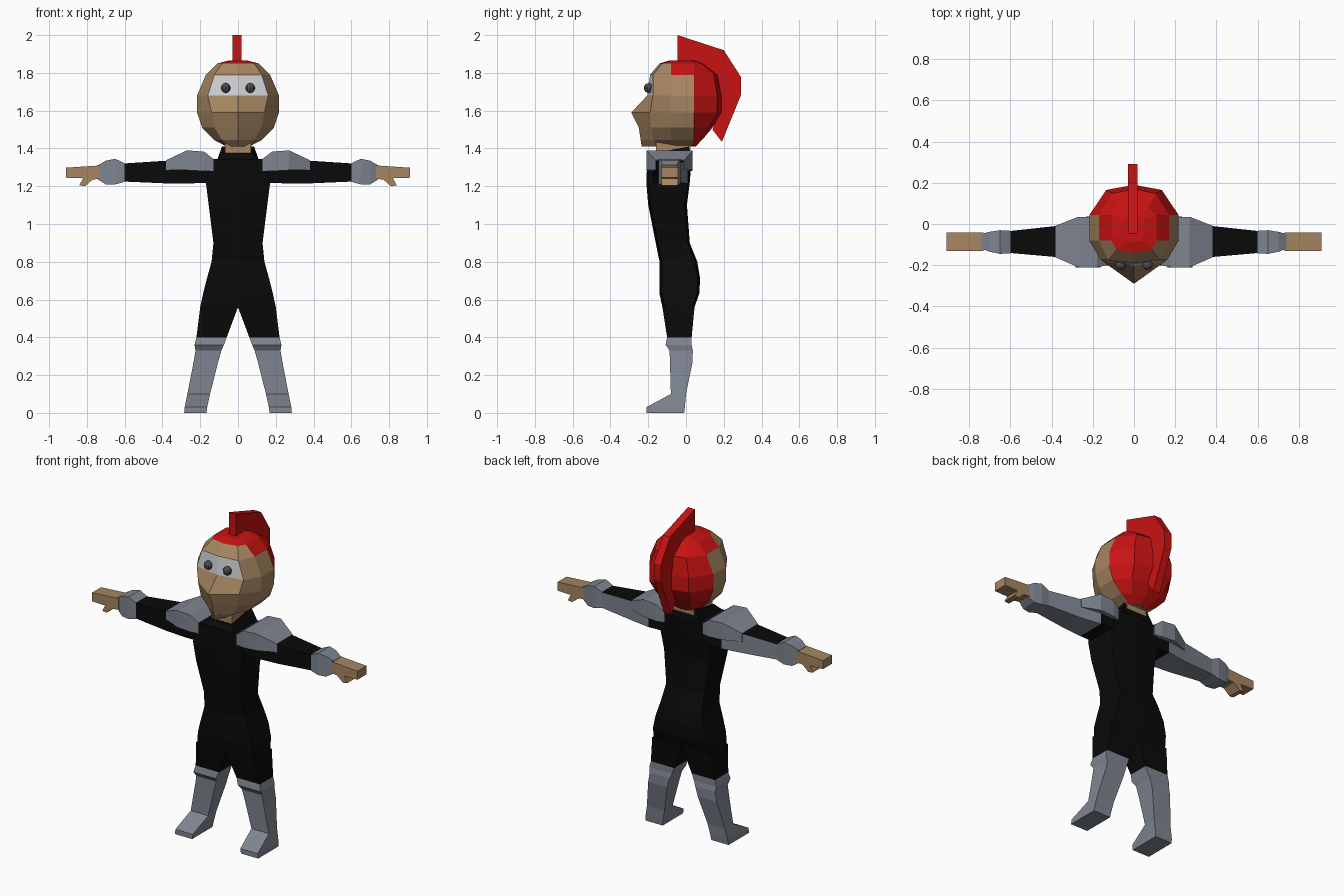
import bpy, bmesh
from mathutils import Vector


def material(name, rgb):
    m = bpy.data.materials.new(name)
    m.diffuse_color = (*rgb, 1)
    return m


SKIN = material("skin", (0.38, 0.235, 0.12))
RED = material("red", (0.58, 0.006, 0.006))
GREY = material("armour_grey", (0.21, 0.235, 0.28))
BLACK = material("black", (0.003, 0.003, 0.003))
WHITE = material("eye_white", (0.65, 0.66, 0.67))
DARK = material("pupil_grey", (0.07, 0.075, 0.085))


def finish(name, bm, mats, rule=None):
    """Make the object; rule(centre, normal) picks the material index."""
    bmesh.ops.recalc_face_normals(bm, faces=bm.faces[:])
    bm.normal_update()
    for f in bm.faces:
        if rule:
            f.material_index = rule(f.calc_center_median(), f.normal)
    me = bpy.data.meshes.new(name)
    bm.to_mesh(me)
    bm.free()
    for m in mats:
        me.materials.append(m)
    ob = bpy.data.objects.new(name, me)
    bpy.context.collection.objects.link(ob)
    return ob


def loft(name, rings, mats, rule=None):
    """Skin a list of equal rings and cap both ends."""
    bm = bmesh.new()
    vs = [[bm.verts.new(p) for p in r] for r in rings]
    n = len(vs[0])
    for a, b in zip(vs, vs[1:]):
        for i in range(n):
            j = (i + 1) % n
            bm.faces.new((a[i], a[j], b[j], b[i]))
    bm.faces.new(vs[0])
    bm.faces.new(vs[-1])
    return finish(name, bm, mats, rule)


def extrude(name, pts, a, b, axis, mat):
    """Extrude a 2D profile along x or y from a to b."""
    def put(p, t):
        return (t, p[0], p[1]) if axis == "x" else (p[0], t, p[1])
    return loft(name, [[put(p, a) for p in pts], [put(p, b) for p in pts]], [mat])


def x_ring(s, x, y0, y1, z0, z1):
    return [(s * x, y0, z0), (s * x, y1, z0), (s * x, y1, z1), (s * x, y0, z1)]


def z_ring(z, x0, x1, y0, y1):
    return [(x0, y0, z), (x1, y0, z), (x1, y1, z), (x0, y1, z)]


# Torso: z, half width, front y, back y, with a slight centre ridge
torso = [(0.56, 0.20, -0.125, 0.045), (0.63, 0.185, -0.14, 0.07),
         (0.71, 0.165, -0.14, 0.075), (0.80, 0.14, -0.14, 0.06),
         (0.90, 0.13, -0.16, 0.02), (1.10, 0.155, -0.20, 0.005),
         (1.22, 0.17, -0.21, 0.02), (1.345, 0.14, -0.205, 0.03)]
loft("torso", [[(0, f, z), (w, f + 0.012, z), (w, b - 0.012, z),
                (0, b, z), (-w, b - 0.012, z), (-w, f + 0.012, z)]
               for z, w, f, b in torso], [BLACK])

# Collar, higher at the back, and neck
loft("collar", [z_ring(1.34, -0.11, 0.11, -0.20, 0.03),
                [(-0.075, -0.17, 1.375), (0.075, -0.17, 1.375),
                 (0.085, 0.015, 1.41), (-0.085, 0.015, 1.41)]], [BLACK])
loft("neck", [z_ring(1.34, -0.07, 0.07, -0.16, 0.02),
              z_ring(1.45, -0.07, 0.07, -0.16, 0.025)], [SKIN])

# Head: z, half width, back y, front corner x, front corner y, front y
head = [(1.865, 0.05, 0.045, 0.04, -0.08, -0.09),
        (1.85, 0.11, 0.09, 0.085, -0.125, -0.14),
        (1.79, 0.17, 0.17, 0.125, -0.175, -0.19),
        (1.68, 0.217, 0.19, 0.16, -0.175, -0.205),
        (1.59, 0.217, 0.19, 0.14, -0.19, -0.29),
        (1.51, 0.19, 0.14, 0.125, -0.185, -0.25),
        (1.445, 0.127, 0.085, 0.085, -0.17, -0.24),
        (1.41, 0.06, 0.05, 0.04, -0.15, -0.235)]


def head_ring(z, w, yb, cx, cy, yf):
    k = min(1, yb / 0.085)
    half = [(cx, cy, z), (w, -0.08 * k, z), (w, 0.043 * k, z), (0.62 * w, 0.87 * yb, z)]
    return ([(0, yf, z)] + half + [(0, yb, z)]
            + [(-x, y, zz) for x, y, zz in reversed(half)])


def head_colour(c, n):
    if c.z > 1.855 or c.y > 0.046:
        return 1                                   # helmet back and crown
    if c.z > 1.79 and -0.105 < c.y:
        return 1                                   # helmet above the temples
    if 1.69 < c.z < 1.78 and c.y < -0.17:
        return 2                                   # eye band
    return 0


loft("head", [head_ring(*r) for r in head], [SKIN, RED, WHITE], head_colour)

# Helmet crest
extrude("crest", [(-0.045, 2.0), (0.20, 1.92), (0.29, 1.78), (0.29, 1.68),
                  (0.19, 1.435), (0.14, 1.50), (0.18, 1.60), (0.18, 1.68),
                  (0.15, 1.79), (0.08, 1.84), (-0.045, 1.86)],
        -0.03, 0.018, "x", RED)

for s, side in ((1, "left"), (-1, "right")):
    # Eye
    bm = bmesh.new()
    bmesh.ops.create_uvsphere(bm, u_segments=10, v_segments=8, radius=0.026)
    bmesh.ops.translate(bm, verts=bm.verts[:], vec=Vector((s * 0.065, -0.197, 1.72)))
    finish(side + "_eye", bm, [DARK])

    # Arm: black sleeve with grey back and underside
    loft(side + "_arm",
         [x_ring(s, *r) for r in ((0.11, -0.18, 0.01, 1.22, 1.335),
                                  (0.25, -0.17, 0.01, 1.215, 1.34),
                                  (0.38, -0.16, -0.01, 1.215, 1.335),
                                  (0.61, -0.14, -0.035, 1.225, 1.32))],
         [BLACK, GREY],
         lambda c, n: int(abs(c.x) > 0.2 and (n.y > 0.7 or n.z < -0.7)))

    # Shoulder pad
    loft(side + "_shoulder_pad",
         [x_ring(s, *r) for r in ((0.13, -0.20, 0.025, 1.28, 1.345),
                                  (0.18, -0.21, 0.035, 1.28, 1.383),
                                  (0.27, -0.21, 0.035, 1.285, 1.39),
                                  (0.38, -0.162, -0.008, 1.285, 1.338))], [GREY])

    # Gauntlet
    loft(side + "_gauntlet",
         [x_ring(s, *r) for r in ((0.60, -0.142, -0.033, 1.223, 1.322),
                                  (0.65, -0.145, -0.03, 1.21, 1.345),
                                  (0.70, -0.135, -0.038, 1.21, 1.335),
                                  (0.74, -0.12, -0.048, 1.235, 1.312))], [GREY])

    # Hand with thumb
    extrude(side + "_hand",
            [(s * x, z) for x, z in ((0.73, 1.31), (0.91, 1.298), (0.91, 1.245),
                                     (0.82, 1.242), (0.84, 1.205), (0.81, 1.20),
                                     (0.77, 1.235), (0.73, 1.24))],
            -0.13, -0.042, "y", SKIN)

    # Leg with boot: z, inner x, outer x, front y, back y
    leg = [(0.56, 0.0, 0.20, -0.125, 0.045), (0.40, 0.06, 0.22, -0.10, 0.03),
           (0.36, 0.075, 0.23, -0.108, 0.03), (0.33, 0.088, 0.225, -0.087, 0.036),
           (0.27, 0.105, 0.235, -0.085, 0.035), (0.10, 0.148, 0.268, -0.08, 0.0),
           (0.03, 0.163, 0.282, -0.21, -0.006), (0.0, 0.167, 0.285, -0.21, -0.01)]
    loft(side + "_leg", [z_ring(z, s * a, s * b, f, k) for z, a, b, f, k in leg],
         [BLACK, GREY], lambda c, n: int(c.z < 0.401))
